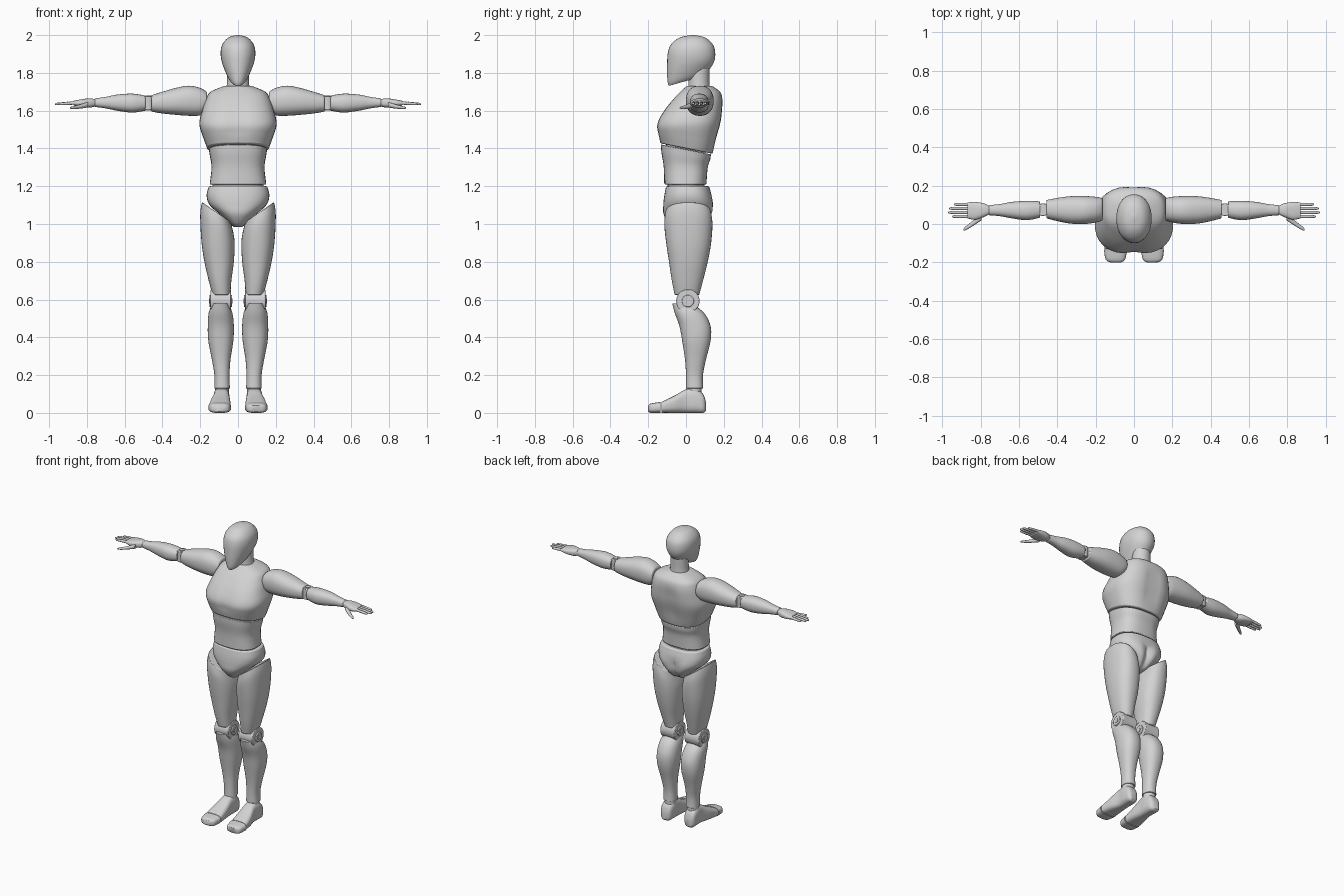
import bpy, bmesh, math
from mathutils import Vector

if "Cube" in bpy.data.objects:
    bpy.data.objects.remove(bpy.data.objects["Cube"])


def make_material(name, colour):
    mat = bpy.data.materials.new(name)
    mat.use_nodes = True
    mat.diffuse_color = colour
    mat.node_tree.nodes["Principled BSDF"].inputs["Base Color"].default_value = colour
    return mat


GREY = make_material("plain grey", (0.65, 0.65, 0.65, 1))
SIDES = 36
parts = []


def smooth_rows(rows, steps):
    """Run a Catmull-Rom curve through the section rows."""
    result = []
    last = len(rows) - 1
    for i in range(last):
        before, start, end, after = (rows[max(i - 1, 0)], rows[i],
                                     rows[i + 1], rows[min(i + 2, last)])
        for s in range(steps):
            u = s / steps
            result.append([b + u * ((c - a) + u * ((2 * a - 5 * b + 4 * c - d)
                           + u * (3 * b - a - 3 * c + d))) / 2
                           for a, b, c, d in zip(before, start, end, after)])
    result.append(rows[-1])
    return result


def power_of(value, exponent):
    return math.copysign(abs(value) ** exponent, value)


def place(axis, t, a, b):
    return Vector({"x": (t, a, b), "y": (a, t, b), "z": (a, b, t)}[axis])


def loft(name, axis, rows, power=2.3, steps=5, shape=None, bevel=0.0, side=1, sides=SIDES):
    """Skin rounded sections given as (position, low a, high a, low b, high b)."""
    bm = bmesh.new()
    rings = []
    for t, a0, a1, b0, b1 in smooth_rows(rows, steps):
        ring = []
        for k in range(sides):
            angle = math.tau * k / sides
            a = (a0 + a1) / 2 + (a1 - a0) / 2 * power_of(math.cos(angle), 2 / power)
            b = (b0 + b1) / 2 + (b1 - b0) / 2 * power_of(math.sin(angle), 2 / power)
            point = place(axis, t, a, b)
            if shape:
                shape(point)
            point.x *= side
            ring.append(bm.verts.new(point))
        rings.append(ring)
    for low, high in zip(rings, rings[1:]):
        for k in range(sides):
            n = (k + 1) % sides
            bm.faces.new((low[k], low[n], high[n], high[k]))
    bm.faces.new(rings[0])
    bm.faces.new(rings[-1])
    bmesh.ops.recalc_face_normals(bm, faces=bm.faces)
    mesh = bpy.data.meshes.new(name)
    bm.to_mesh(mesh)
    bm.free()
    mesh.materials.append(GREY)
    obj = bpy.data.objects.new(name, mesh)
    bpy.context.collection.objects.link(obj)
    if bevel:
        mod = obj.modifiers.new("soft_rim", "BEVEL")
        mod.width, mod.segments, mod.angle_limit = bevel, 2, math.radians(45)
    parts.append(obj)


def body(name, rows, **options):
    """Symmetrical part from rows of (height, half width, front, back)."""
    loft(name, "z", [(z, -w, w, f, b) for z, w, f, b in rows], **options)


def pair(name, axis, rows, **options):
    for label, side in (("left", 1), ("right", -1)):
        loft(f"{label}_{name}", axis, rows, side=side, **options)


def disc(name, axis, low, high, a, b, radius, **options):
    span = (a - radius, a + radius, b - radius, b + radius)
    pair(name, axis, [(low, *span), (high, *span)], power=2, steps=1, **options)


def fade(value, start, end):
    u = min(max((value - start) / (end - start), 0), 1)
    return u * u * (3 - 2 * u)


# Shaping rules: tilted rims and shallow grooves
def head_shape(p):
    p.z += 0.28 * (p.y + 0.06) * fade(p.z, 1.9, 1.74)


def chest_shape(p):
    groove = math.exp(-(p.x / 0.04) ** 2) * fade(p.z, 1.4, 1.5) * fade(p.z, 1.7, 1.58)
    if p.y < 0:
        p.y += 0.012 * groove
    else:
        p.y -= 0.015 * groove
    p.z -= 0.2 * p.y * fade(p.z, 1.54, 1.4)


def waist_shape(p):
    p.z -= 0.2 * p.y * fade(p.z, 1.28, 1.4)


def pelvis_shape(p):
    if p.y > 0:
        p.y -= 0.03 * math.exp(-(p.x / 0.025) ** 2) * fade(p.z, 1.17, 1.08)


def thigh_shape(p):
    p.z += 0.7 * (p.x - 0.11) * fade(p.z, 0.88, 1.06)


# Head and neck
body("head", [(1.74, .035, -.09, .085), (1.76, .052, -.097, .115), (1.8, .07, -.1, .138),
              (1.85, .085, -.1, .15), (1.9, .092, -.097, .155), (1.94, .087, -.086, .148),
              (1.97, .07, -.06, .125), (1.99, .045, -.025, .095), (2, .008, .025, .045)],
     power=2.15, shape=head_shape, bevel=.005)
body("neck", [(1.68, .075, 0, .14), (1.73, .06, .012, .125), (1.82, .056, .015, .125)], power=2)

# Torso
body("chest", [(1.4, .162, -.135, .14), (1.46, .185, -.15, .16), (1.53, .205, -.155, .185),
               (1.6, .19, -.12, .195), (1.66, .17, -.07, .195), (1.7, .145, -.03, .18),
               (1.73, .075, .003, .14)], power=2.6, shape=chest_shape, bevel=.006)
body("abdomen", [(1.21, .15, -.115, .108), (1.3, .14, -.118, .115),
                 (1.36, .149, -.13, .128), (1.395, .154, -.133, .132)],
     power=2.6, shape=waist_shape, bevel=.005)
body("inner_waist", [(1.15, .135, -.095, .095), (1.42, .135, -.105, .105)], steps=1)
body("pelvis", [(.985, .022, -.05, .075), (1.0, .042, -.085, .11), (1.05, .095, -.118, .142),
                (1.1, .15, -.12, .147), (1.15, .166, -.115, .137), (1.2, .155, -.105, .122)],
     power=2.5, shape=pelvis_shape, bevel=.006)

# Legs
pair("thigh", "z", [(.625, .04, .135, -.06, .07), (.7, .035, .155, -.075, .09),
                    (.8, .022, .178, -.09, .115), (.9, .018, .193, -.105, .133),
                    (1.0, .025, .2, -.115, .14), (1.06, .037, .19, -.108, .132)],
     shape=thigh_shape, bevel=.008)
disc("knee_joint", "x", .037, .145, .01, .592, .062, bevel=.004)
disc("knee_cap_disc", "x", .031, .151, .01, .592, .032, bevel=.003)
disc("knee_bolt", "x", .028, .154, .01, .592, .016, sides=6)
pair("shin", "z", [(.13, .043, .125, 0, .09), (.2, .045, .125, 0, .09), (.28, .04, .138, -.005, .105),
                   (.38, .025, .157, -.02, .13), (.46, .022, .16, -.035, .13),
                   (.53, .03, .155, -.06, .095), (.58, .05, .135, -.073, .03)], bevel=.005)
disc("ankle", "z", .08, .15, .085, .045, .038)

# Feet
pair("foot", "y", [(-.13, .038, .155, 0, .058), (-.06, .04, .145, 0, .092), (0, .045, .13, 0, .125),
                   (.05, .045, .13, 0, .13), (.09, .052, .126, 0, .1), (.105, .07, .11, .01, .06)],
     power=3, bevel=.004)
pair("toe_cap", "y", [(-.2, .065, .125, .008, .04), (-.185, .046, .148, 0, .05),
                      (-.134, .036, .157, 0, .058)], power=3, bevel=.004)

# Arms
pair("upper_arm", "x", [(.165, .02, .135, 1.595, 1.7), (.2, .008, .142, 1.575, 1.72),
                        (.26, 0, .146, 1.573, 1.732), (.33, .002, .145, 1.578, 1.72),
                        (.4, .015, .136, 1.585, 1.7), (.458, .03, .125, 1.595, 1.682)], bevel=.006)
disc("elbow_joint", "z", 1.605, 1.677, .475, .075, .033, bevel=.003)
disc("elbow_bolt", "z", 1.601, 1.681, .475, .075, .016)
pair("forearm", "x", [(.49, .033, .118, 1.6, 1.68), (.56, .02, .121, 1.59, 1.69),
                      (.64, .03, .115, 1.6, 1.685), (.7, .041, .104, 1.612, 1.673),
                      (.758, .046, .098, 1.62, 1.665)], bevel=.004)

# Hands
pair("palm", "x", [(.75, .053, .092, 1.625, 1.66), (.785, .036, .108, 1.616, 1.665),
                   (.83, .022, .115, 1.62, 1.66), (.87, .03, .112, 1.627, 1.652)],
     power=2.6, bevel=.003)
FINGERS = {"index": (.039, .95), "middle": (.06, .97), "ring": (.081, .965), "little": (.102, .94)}
for finger, (y, tip) in FINGERS.items():
    rows = []
    for u, r in ((0, .0095), (.35, .008), (.4, .009), (.68, .0075), (.72, .008), (.94, .006), (1, .002)):
        x, z = .86 + u * (tip - .86), 1.641 - .006 * u
        rows.append((x, y - r, y + r, z - r, z + r))
    pair(f"{finger}_finger", "x", rows, power=2, steps=2, sides=14)
pair("thumb", "x", [(.795, .02, .05, 1.617, 1.645), (.825, .0, .03, 1.612, 1.636),
                    (.86, -.022, .002, 1.609, 1.626), (.883, -.034, -.016, 1.609, 1.621),
                    (.89, -.033, -.026, 1.612, 1.618)], power=2, steps=3, sides=16)

# Smooth shading with crisp rims
bpy.ops.object.select_all(action="DESELECT")
for obj in parts:
    obj.select_set(True)
bpy.context.view_layer.objects.active = parts[0]
bpy.ops.object.shade_smooth_by_angle(angle=math.radians(40))
